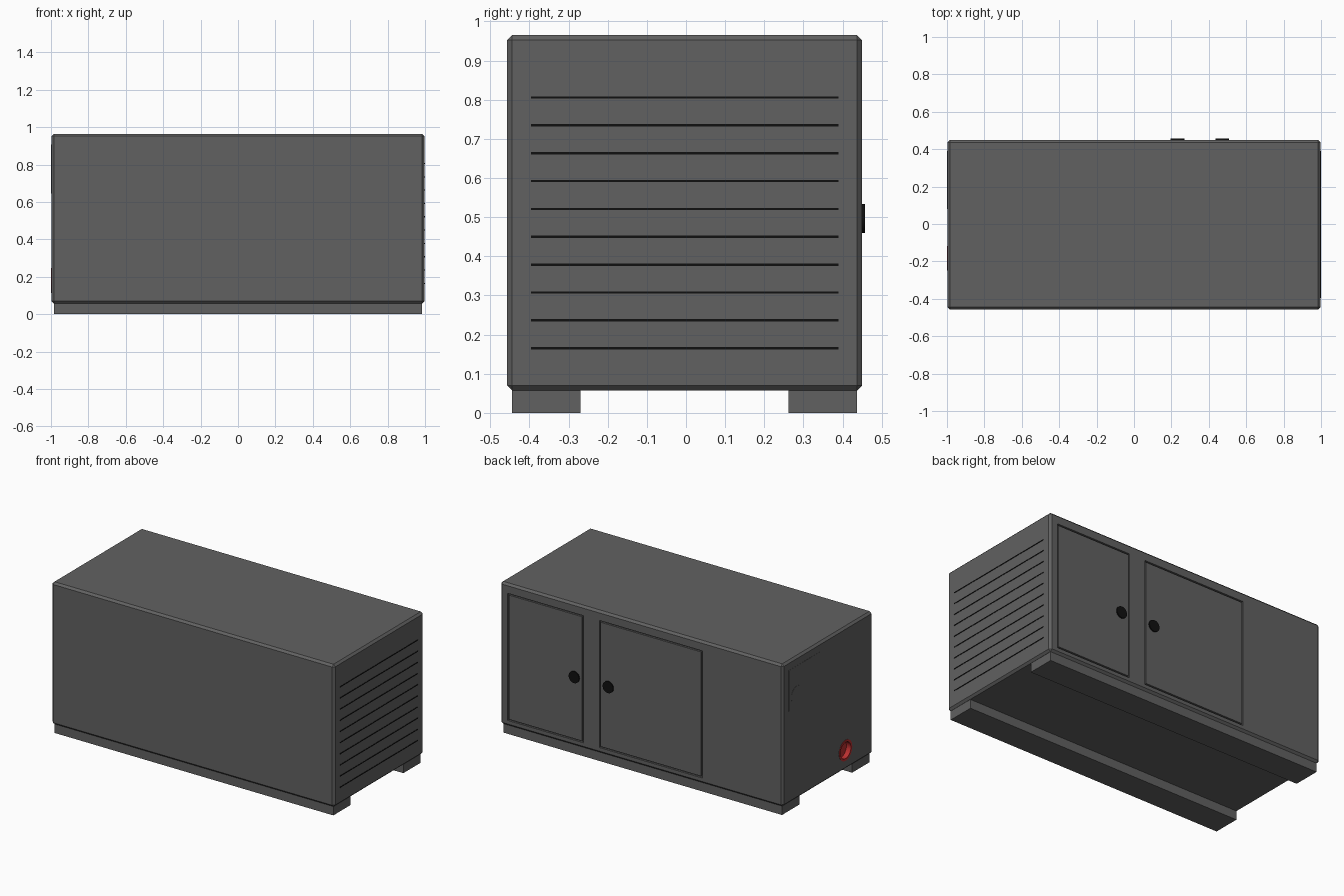
import bpy, bmesh, math
from mathutils import Matrix

if "Cube" in bpy.data.objects:
    bpy.data.objects.remove(bpy.data.objects["Cube"])


def material(name, rgb):
    m = bpy.data.materials.new(name)
    m.diffuse_color = (*rgb, 1)
    m.use_nodes = True
    m.node_tree.nodes["Principled BSDF"].inputs["Base Color"].default_value = m.diffuse_color
    return m


GREY = material("dark_grey", (0.12, 0.12, 0.12))
BLACK = material("black", (0.005, 0.005, 0.005))
RED = material("red", (0.5, 0.03, 0.03))


def finish(name, bm, mat):
    bmesh.ops.recalc_face_normals(bm, faces=bm.faces)
    me = bpy.data.meshes.new(name)
    bm.to_mesh(me)
    bm.free()
    ob = bpy.data.objects.new(name, me)
    bpy.context.collection.objects.link(ob)
    if mat:
        me.materials.append(mat)
    return ob


def box(name, xs, ys, zs, mat=GREY, bevel=0):
    lo, hi = zip(xs, ys, zs)
    bm = bmesh.new()
    bmesh.ops.create_cube(bm, size=1)
    for v in bm.verts:
        v.co = [(a + b) / 2 + c * (b - a) for a, b, c in zip(lo, hi, v.co)]
    if bevel:
        bmesh.ops.bevel(bm, geom=bm.edges[:], offset=bevel, segments=1, affect='EDGES')
    return finish(name, bm, mat)


def lathe(name, profile, centre, axis, mat=GREY, n=32):
    """Revolve (radius, height) points about an axis through centre."""
    bm = bmesh.new()
    rings = [[bm.verts.new((r * math.cos(2 * math.pi * i / n),
                            r * math.sin(2 * math.pi * i / n), h))
              for i in range(n)] for r, h in profile]
    for a, b in zip(rings, rings[1:]):
        for i in range(n):
            j = (i + 1) % n
            bm.faces.new((a[i], a[j], b[j], b[i]))
    bm.faces.new(rings[0])
    bm.faces.new(rings[-1])
    rot = Matrix.Rotation(-math.pi / 2, 4, 'Y' if axis == '-x' else 'X')
    bm.transform(Matrix.Translation(centre) @ rot)
    ob = finish(name, bm, mat)
    bpy.context.view_layer.objects.active = ob
    ob.select_set(True)
    bpy.ops.object.shade_smooth_by_angle(angle=math.radians(35))
    ob.select_set(False)
    return ob


def cut(target, cutter):
    mod = target.modifiers.new("cut", 'BOOLEAN')
    mod.operation, mod.solver, mod.object = 'DIFFERENCE', 'EXACT', cutter
    bpy.context.view_layer.objects.active = target
    bpy.ops.object.modifier_apply(modifier=mod.name)
    bpy.data.objects.remove(cutter)


SIDE, BACK = 0.998, 0.45

# Chamfered housing
housing = box("housing", (-SIDE, SIDE), (-0.457, BACK), (0.057, 0.965), bevel=0.013)

# Skids
for name, ys in (("front_skid", (-0.444, -0.27)), ("back_skid", (0.262, 0.437))):
    box(name, (-0.984, 0.984), ys, (0, 0.058))

# Back doors, set in pockets so a narrow gap shows, with round latches
gap, depth = 0.009, 0.012
doors = (("small_door", 0.41, 0.945, 0.472), ("large_door", -0.43, 0.297, 0.232))
for name, x0, x1, knob_x in doors:
    z0, z1 = 0.093, 0.904
    cut(housing, box("pocket", (x0, x1), (BACK - depth, BACK + 0.05), (z0, z1)))
    box(name, (x0 + gap, x1 - gap), (BACK - depth - 0.002, BACK), (z0 + gap, z1 - gap))
    lathe(name + "_latch", [(0.037, -0.003), (0.037, 0.007)],
          (knob_x, BACK, 0.497), 'y', BLACK)

# Louvre slits on the right end
for i in range(10):
    z = 0.165 + i * 0.0712
    box(f"louvre_{i + 1}", (SIDE - 0.006, 1.0), (-0.396, 0.389), (z - 0.003, z + 0.003), BLACK)

# Control panel and its dial on the left end
box("control_panel", (-SIDE - 0.001, -SIDE + 0.01), (0.08, 0.39), (0.645, 0.907))
lathe("panel_dial", [(0.055, -0.005), (0.055, 0.002)], (-SIDE, 0.31, 0.725), '-x')

# Recessed red outlet on the left end
outlet = (-SIDE, -0.183, 0.18)
cut(housing, lathe("outlet_hole", [(0.064, -0.035), (0.064, 0.02)], outlet, '-x'))
lathe("outlet_cup", [(0.066, -0.037), (0.066, 0.002), (0.052, 0.002), (0.052, -0.03)],
      outlet, '-x', RED)
